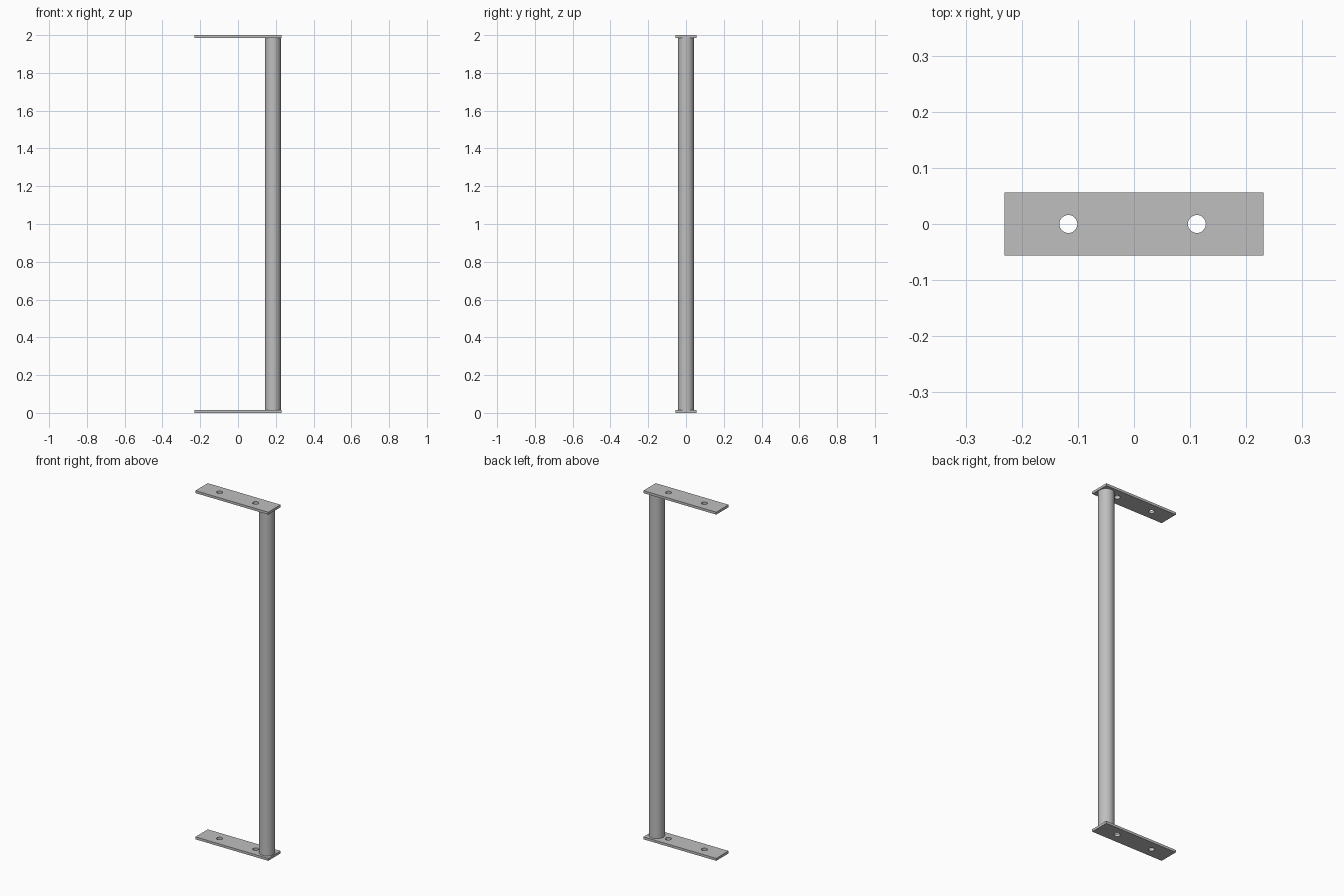
import bpy, bmesh, math

if "Cube" in bpy.data.objects:
    bpy.data.objects.remove(bpy.data.objects["Cube"], do_unlink=True)

HEIGHT, THICK = 2.0, 0.014
HALF_X, HALF_Y = 0.231, 0.056

grey = bpy.data.materials.new("plain grey metal")
grey.use_nodes = True
colour = (0.52, 0.52, 0.52, 1)
grey.diffuse_color = colour
grey.node_tree.nodes["Principled BSDF"].inputs["Base Color"].default_value = colour


def cylinder(name, radius, depth, location, sides):
    bpy.ops.mesh.primitive_cylinder_add(vertices=sides, radius=radius, depth=depth, location=location)
    obj = bpy.context.object
    obj.name = name
    obj.data.materials.append(grey)
    bpy.ops.object.shade_smooth_by_angle(angle=math.radians(30))
    return obj


def plate(name, z):
    # Flat mounting strip with two screw holes
    bpy.ops.mesh.primitive_cube_add(size=1, location=(0, 0, z))
    obj = bpy.context.object
    obj.name = name
    obj.scale = (2 * HALF_X, 2 * HALF_Y, THICK)
    bpy.ops.object.transform_apply(location=False, rotation=False, scale=True)
    obj.data.materials.append(grey)
    for i, x in enumerate((-0.117, 0.112)):
        cutter = cylinder(f"{name}_hole_cutter_{i + 1}", 0.016, 4 * THICK, (x, 0, z), 32)
        cutter.hide_render = True
        cutter.hide_set(True)
        cut = obj.modifiers.new("screw_hole", "BOOLEAN")
        cut.operation = "DIFFERENCE"
        cut.solver = "EXACT"
        cut.object = cutter
    # Apply the cuts, then drop the cutters
    bpy.context.view_layer.objects.active = obj
    cutters = [m.object for m in obj.modifiers]
    for modifier in list(obj.modifiers):
        bpy.ops.object.modifier_apply(modifier=modifier.name)
    for cutter in cutters:
        bpy.data.objects.remove(cutter, do_unlink=True)
    bpy.context.view_layer.objects.active = obj
    obj.select_set(True)
    bpy.ops.object.shade_smooth_by_angle(angle=math.radians(30))
    return obj


plate("bottom_plate", THICK / 2)
plate("top_plate", HEIGHT - THICK / 2)

# Upright bar between the plates, near their +x end
cylinder("upright_bar", 0.042, HEIGHT - 2 * THICK, (0.185, 0, HEIGHT / 2), 48)
